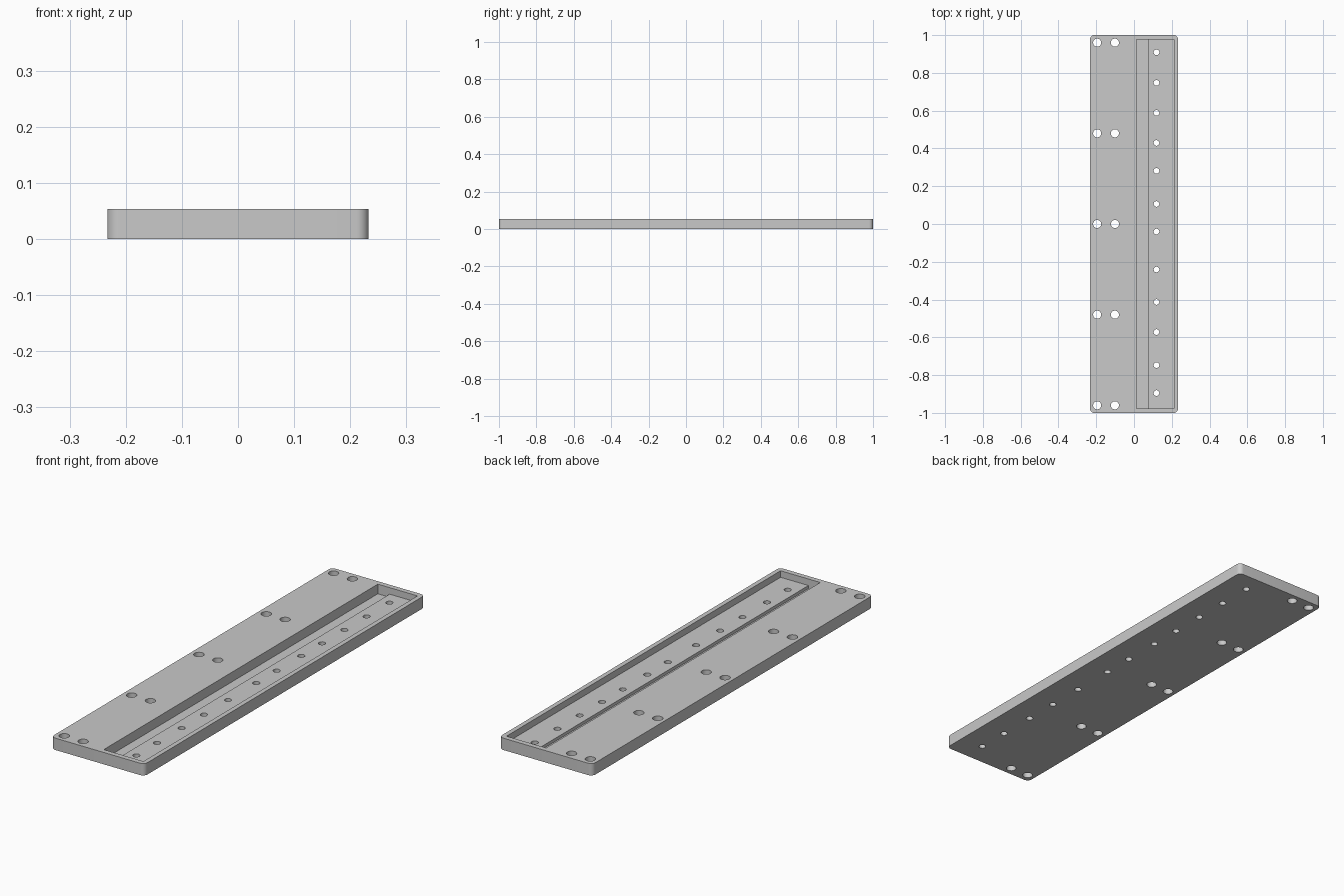
import bpy, bmesh
from mathutils import Matrix, Vector

WIDTH, LENGTH, HEIGHT = 0.466, 2.0, 0.0535
CORNER = 0.022
LEDGE_Z, GROOVE_Z = 0.024, 0.010   # floor heights inside the channel

cube = bpy.data.objects.get("Cube")
if cube:
    bpy.data.objects.remove(cube, do_unlink=True)

grey = bpy.data.materials.new("machined grey")
grey.use_nodes = True
colour = (0.585, 0.585, 0.585, 1)
grey.diffuse_color = colour
grey.node_tree.nodes["Principled BSDF"].inputs["Base Color"].default_value = colour


def make_object(name, bm):
    bmesh.ops.recalc_face_normals(bm, faces=bm.faces)
    mesh = bpy.data.meshes.new(name)
    bm.to_mesh(mesh)
    bm.free()
    mesh.materials.append(grey)
    obj = bpy.data.objects.new(name, mesh)
    bpy.context.collection.objects.link(obj)
    return obj


def add_drill(bm, x, y, radius):
    bmesh.ops.create_cone(bm, cap_ends=True, segments=32, radius1=radius, radius2=radius,
                          depth=HEIGHT * 3, matrix=Matrix.Translation((x, y, HEIGHT / 2)))


def cut_away(target, cutter):
    cutter.hide_render = True
    bpy.context.view_layer.objects.active = target
    cut = target.modifiers.new("cut", 'BOOLEAN')
    cut.operation = 'DIFFERENCE'
    cut.solver = 'EXACT'
    cut.object = cutter
    bpy.ops.object.modifier_apply(modifier=cut.name)
    bpy.data.objects.remove(cutter, do_unlink=True)


# Base plate with rounded vertical corners
bm = bmesh.new()
bmesh.ops.create_cube(bm, size=1, matrix=Matrix.Translation((0, 0, HEIGHT / 2))
                      @ Matrix.Diagonal((WIDTH, LENGTH, HEIGHT, 1)))
uprights = [e for e in bm.edges if abs(e.verts[0].co.z - e.verts[1].co.z) > HEIGHT / 2]
bmesh.ops.bevel(bm, geom=uprights, offset=CORNER, segments=8, profile=0.5, affect='EDGES')
plate = make_object("mounting_plate", bm)

# Stepped channel: a raised ledge beside a deeper groove
bm = bmesh.new()
left, step, right, end = 0.014, 0.073, 0.212, 0.977
above = HEIGHT * 2
profile = [(left, GROOVE_Z), (step, GROOVE_Z), (step, LEDGE_Z),
           (right, LEDGE_Z), (right, above), (left, above)]
face = bm.faces.new([bm.verts.new((x, -end, z)) for x, z in profile])
swept = bmesh.ops.extrude_face_region(bm, geom=[face], use_keep_orig=True)["geom"]
bmesh.ops.translate(bm, vec=Vector((0, 2 * end, 0)),
                    verts=[v for v in swept if isinstance(v, bmesh.types.BMVert)])
cut_away(plate, make_object("channel_cutter", bm))

# Pairs of large mounting holes along one side
bm = bmesh.new()
for row in range(-2, 3):
    for x in (-0.195, -0.101):
        add_drill(bm, x, row * 0.48, 0.0215)

# Small holes through the ledge
for y in (0.909, 0.747, 0.588, 0.429, 0.281, 0.106,
          -0.04, -0.241, -0.413, -0.572, -0.747, -0.895):
    add_drill(bm, 0.119, y, 0.015)
cut_away(plate, make_object("hole_cutter", bm))

bpy.ops.object.select_all(action='DESELECT')
plate.select_set(True)
bpy.ops.object.shade_smooth_by_angle(angle=0.6)
